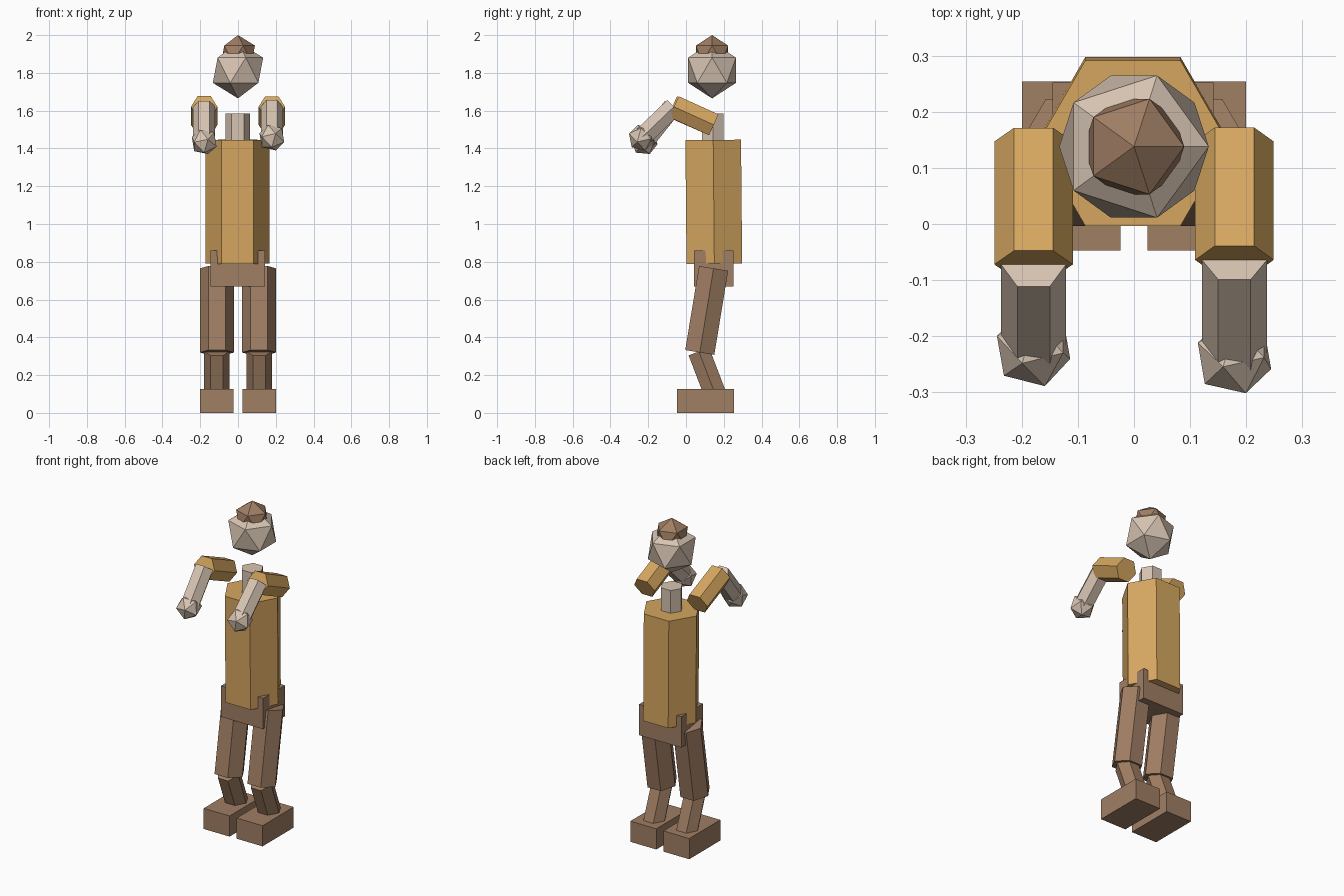
import bpy
import bmesh
from math import pi
from mathutils import Matrix, Vector

cube = bpy.data.objects.get("Cube")
if cube:
    bpy.data.objects.remove(cube, do_unlink=True)


def material(name, rgb):
    linear = [((c / 255 + 0.055) / 1.055) ** 2.4 for c in rgb] + [1.0]
    mat = bpy.data.materials.new(name)
    mat.use_nodes = True
    mat.diffuse_color = linear
    mat.node_tree.nodes["Principled BSDF"].inputs["Base Color"].default_value = linear
    return mat


TAN = material("tan_cloth", (214, 167, 96))
BROWN = material("brown_cloth", (160, 126, 100))
SKIN = material("pale_skin", (215, 196, 178))


def finish(bm, name, mat):
    mesh = bpy.data.meshes.new(name)
    bm.to_mesh(mesh)
    bm.free()
    mesh.materials.append(mat)
    obj = bpy.data.objects.new(name, mesh)
    bpy.context.collection.objects.link(obj)
    return obj


def frame(direction, centre):
    """Matrix whose z runs along the direction and whose x stays sideways."""
    z = Vector(direction).normalized()
    y = z.cross(Vector((1, 0, 0))).normalized()
    x = y.cross(z)
    rot = Matrix((x, y, z)).transposed().to_4x4()
    return Matrix.Translation(centre) @ rot


def limb(name, start, end, radius, mat):
    """Six-sided prism between two joints."""
    a, b = Vector(start), Vector(end)
    bm = bmesh.new()
    bmesh.ops.create_cone(bm, cap_ends=True, segments=6, radius1=radius,
                          radius2=radius, depth=(b - a).length,
                          matrix=frame(b - a, (a + b) / 2) @ Matrix.Rotation(pi / 2, 4, "Z"))
    return finish(bm, name, mat)


def box(name, low, high, mat):
    lo, hi = Vector(low), Vector(high)
    bm = bmesh.new()
    bmesh.ops.create_cube(bm, size=1, matrix=Matrix.Translation((lo + hi) / 2)
                          @ Matrix.Diagonal((*(hi - lo), 1)))
    return finish(bm, name, mat)


def ball(name, matrix, radius, mat):
    bm = bmesh.new()
    bmesh.ops.create_icosphere(bm, subdivisions=1, radius=radius, matrix=matrix)
    return finish(bm, name, mat)


# Head, hair and neck
ball("head", Matrix.Translation((0, 0.138, 1.814)), 0.149, SKIN)
ball("hair", Matrix.Translation((0, 0.138, 1.9)), 0.1, BROWN)
limb("neck", (-0.002, 0.142, 1.4), (-0.002, 0.142, 1.585), 0.065, SKIN)

# Trunk
limb("torso", (-0.002, 0.15, 0.79), (-0.002, 0.144, 1.445), 0.17, TAN)
box("pelvis", (-0.145, 0.042, 0.67), (0.142, 0.252, 0.86), BROWN)

# Legs and feet
for side, s in (("left", 1), ("right", -1)):
    x = 0.112 * s
    limb(side + "_thigh", (x, 0.146, 0.765), (x, 0.073, 0.32), 0.09, BROWN)
    limb(side + "_shin", (x, 0.068, 0.325), (x, 0.158, 0.09), 0.067, BROWN)
    box(side + "_foot", (x - 0.088, -0.047, 0), (x + 0.088, 0.254, 0.127), BROWN)

# Arms reach forward, the right hand slightly lower
for side, s, elbow_y, hand in (("left", 1, -0.064, (-0.235, 1.457)),
                               ("right", -1, -0.072, (-0.22, 1.435))):
    x = 0.179 * s
    elbow = Vector((x, elbow_y, 1.621))
    wrist = Vector((x, *hand))
    limb(side + "_upper_arm", (x, 0.147, 1.525), elbow, 0.07, TAN)
    limb(side + "_forearm", elbow, wrist, 0.058, SKIN)
    ball(side + "_hand", frame(wrist - elbow, wrist), 0.073, SKIN)
